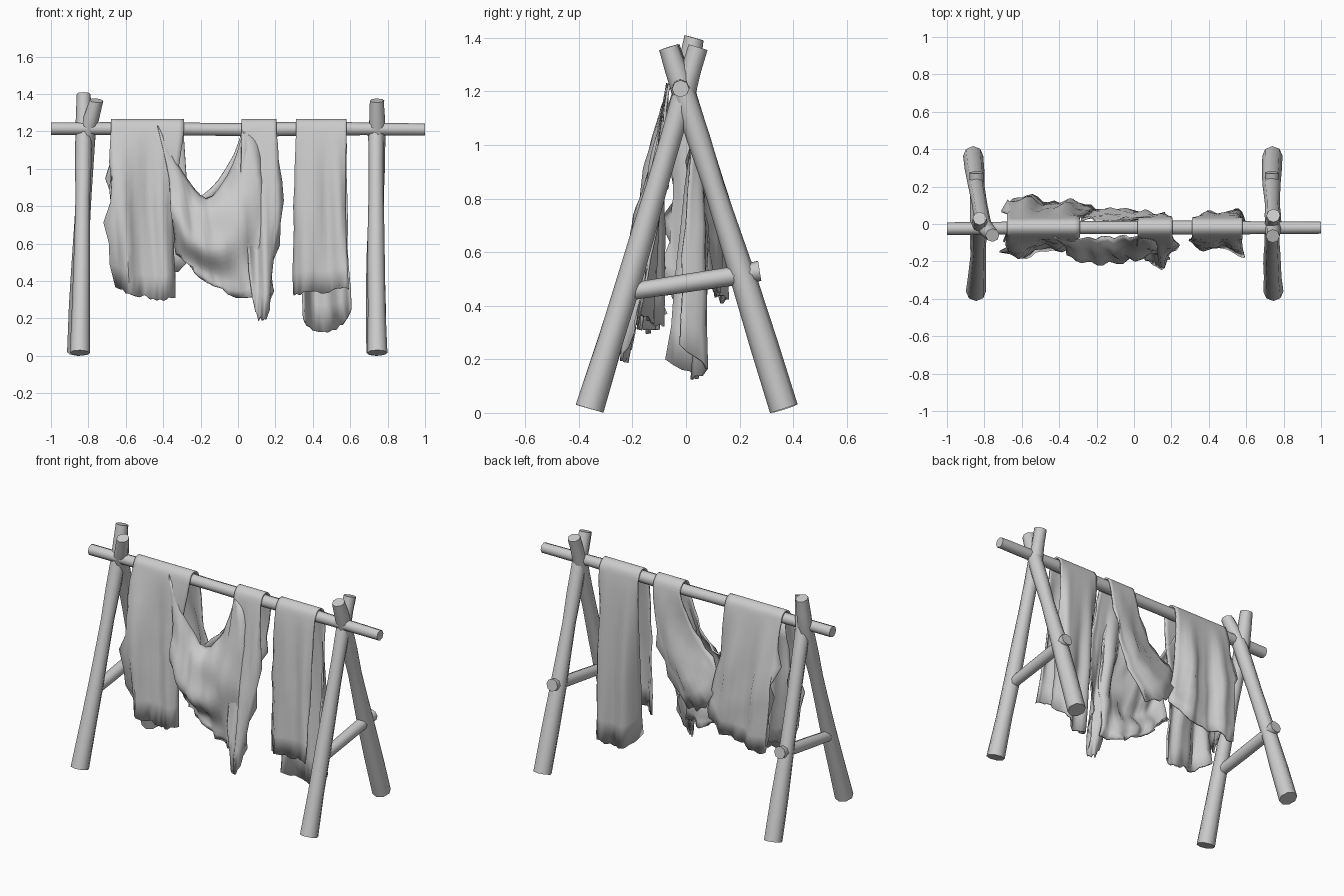
import bpy, math, random
from mathutils import Vector

random.seed(4)
grey = bpy.data.materials.new("plain_grey")
grey.diffuse_color = (0.6, 0.6, 0.6, 1)


def make(name, verts, faces, angle):
    mesh = bpy.data.meshes.new(name)
    mesh.from_pydata(verts, [], faces)
    mesh.polygons.foreach_set("use_smooth", [True] * len(mesh.polygons))
    mesh.set_sharp_from_angle(angle=math.radians(angle))
    mesh.materials.append(grey)
    obj = bpy.data.objects.new(name, mesh)
    bpy.context.collection.objects.link(obj)
    return obj


def pole(name, points, radii, sides=8, per=3):
    """Rough round timber through the given points."""
    pts, rad = [], []
    for i in range(len(points) - 1):
        a, b = Vector(points[i]), Vector(points[i + 1])
        for k in range(per):
            pts.append(a.lerp(b, k / per))
            rad.append(radii[i] + (radii[i + 1] - radii[i]) * k / per)
    pts.append(Vector(points[-1]))
    rad.append(radii[-1])
    axis = (pts[-1] - pts[0]).normalized()
    side = axis.orthogonal().normalized()
    other = axis.cross(side)
    verts, faces = [], []
    for i, (p, r) in enumerate(zip(pts, rad)):
        r *= random.uniform(0.92, 1.06) if 0 < i < len(pts) - 1 else 1
        for s in range(sides):
            a = 2 * math.pi * s / sides
            verts.append(p + (side * math.cos(a) + other * math.sin(a)) * r)
    for i in range(len(pts) - 1):
        for s in range(sides):
            t = (s + 1) % sides
            faces.append((i * sides + s, i * sides + t, (i + 1) * sides + t, (i + 1) * sides + s))
    faces.append(tuple(reversed(range(sides))))
    faces.append(tuple(range(len(verts) - sides, len(verts))))
    return make(name, verts, faces, 50)


def spline(points, per):
    """Centripetal Catmull-Rom curve, the same number of samples in every segment."""
    p = [Vector(q) for q in points]
    p = [p[0] * 2 - p[1]] + p + [p[-1] * 2 - p[-2]]
    out = []
    for i in range(1, len(p) - 2):
        q = p[i - 1:i + 3]
        t = [0]
        for j in range(3):
            t.append(t[-1] + max((q[j + 1] - q[j]).length, 1e-4) ** 0.5)

        def mix(a, b, t0, t1, u):
            return a * ((t1 - u) / (t1 - t0)) + b * ((u - t0) / (t1 - t0))
        for k in range(per):
            u = t[1] + (t[2] - t[1]) * k / per
            a = [mix(q[j], q[j + 1], t[j], t[j + 1], u) for j in range(3)]
            b = [mix(a[j], a[j + 1], t[j], t[j + 2], u) for j in range(2)]
            out.append(mix(b[0], b[1], t[1], t[2], u))
    return out + [p[-2]]


def cloth(name, lines, per=4, fold=0.01, ragged=(0.01, 0.01), hem=0.02):
    """Thin sheet lofted through guide lines, with folds and torn edges."""
    cols = [spline(l, per) for l in lines]
    rows = [spline([c[i] for c in cols], per) for i in range(len(cols[0]))]
    nr, nc = len(rows), len(rows[0])
    verts, faces = [], []
    for i, row in enumerate(rows):
        for j, v in enumerate(row):
            w = min(1, max(0, (1.17 - v.z) / 0.35))
            v = v.copy()
            v.y += w * fold * (math.sin(60 * v.x + 5 * v.z) + 0.5 * math.sin(23 * v.z + 17 * v.x))
            if j in (0, nc - 1):
                r = ragged[0 if j == 0 else 1]
                v.x += w * random.uniform(-r, r)
                v.y += w * random.uniform(-r, r)
            if i in (0, nr - 1):
                v.z += w * random.uniform(-hem, hem)
            verts.append(v)
    for i in range(nr - 1):
        for j in range(nc - 1):
            a = i * nc + j
            faces.append((a, a + 1, a + nc + 1, a + nc))
    obj = make(name, verts, faces, 60)
    mod = obj.modifiers.new("thickness", "SOLIDIFY")
    mod.thickness, mod.offset = 0.01, 0
    return obj


def over(front, x, back):
    """Guide line: front hem, up over the crossbar at x, down to the back hem."""
    bar = [(-0.068, 1.2), (-0.05, 1.245), (-0.02, 1.262), (0.012, 1.245), (0.03, 1.2)]
    return front + [(x, y, z) for y, z in bar] + back


# timber rack: crossbar and two crossed-leg end frames
pole("crossbar", [(-1, -0.025, 1.215), (-0.5, -0.02, 1.215), (0, -0.018, 1.21),
                  (0.5, -0.02, 1.215), (1, -0.02, 1.21)], [0.034, 0.038, 0.036, 0.037, 0.032])
leg_r = [0.054, 0.047, 0.041, 0.043, 0.037]


def leg(name, foot, knee, cross, top):
    mid = tuple((a + b) / 2 for a, b in zip(knee, cross))
    pole(name, [foot, knee, mid, cross, top], leg_r, per=2)


leg("left_front_leg", (-0.845, -0.36, 0.016), (-0.835, -0.21, 0.5), (-0.825, -0.005, 1.2), (-0.825, 0.03, 1.40))
leg("left_back_leg", (-0.86, 0.365, 0.016), (-0.845, 0.215, 0.5), (-0.805, -0.01, 1.2), (-0.757, -0.06, 1.365))
leg("right_front_leg", (0.745, -0.36, 0.016), (0.738, -0.21, 0.5), (0.738, -0.005, 1.2), (0.745, 0.045, 1.365))
leg("right_back_leg", (0.74, 0.365, 0.016), (0.735, 0.215, 0.5), (0.745, -0.01, 1.2), (0.742, -0.065, 1.365))
for name, x in (("left_brace", -0.842), ("right_brace", 0.737)):
    pole(name, [(x, -0.225, 0.45), (x, 0.17, 0.51), (x, 0.275, 0.53)], [0.032, 0.036, 0.038], per=2)

# left sheet, torn along its outer edge
cloth("left_sheet", [
    over([(-0.64, -0.10, 0.38), (-0.695, -0.16, 0.82)], -0.68, [(-0.69, 0.09, 0.85), (-0.66, 0.11, 0.42)]),
    over([(-0.58, -0.17, 0.33), (-0.60, -0.16, 0.8)], -0.59, [(-0.58, 0.13, 0.8), (-0.57, 0.15, 0.42)]),
    over([(-0.47, -0.13, 0.31), (-0.50, -0.10, 0.8)], -0.5, [(-0.47, 0.08, 0.8), (-0.46, 0.11, 0.44)]),
    over([(-0.40, -0.15, 0.30), (-0.42, -0.12, 0.8)], -0.4, [(-0.37, 0.11, 0.8), (-0.32, 0.12, 0.46)]),
    over([(-0.34, -0.11, 0.32), (-0.34, -0.09, 0.8)], -0.29, [(-0.27, 0.04, 0.9), (-0.20, 0.07, 0.55)]),
], ragged=(0.035, 0.005), hem=0.012)

# torn strip hanging inside the outer edge of the left sheet
cloth("torn_strip", [
    [(-0.66, -0.09, 0.48), (-0.68, -0.07, 0.8), (-0.66, -0.04, 1.18)],
    [(-0.62, -0.02, 0.42), (-0.64, -0.02, 0.8), (-0.64, -0.02, 1.18)],
    [(-0.59, 0.07, 0.46), (-0.61, 0.05, 0.8), (-0.63, 0.01, 1.18)],
], ragged=(0.03, 0.03))

# middle sheet: hanging column in front, swept sideways at the back
cloth("middle_sheet", [
    over([(0.08, -0.20, 0.32), (0.02, -0.14, 0.85)], 0.02, [(-0.10, 0.01, 0.94), (-0.29, 0.02, 0.78)]),
    over([(0.11, -0.23, 0.20), (0.10, -0.10, 0.8)], 0.08, [(-0.02, 0.03, 0.9), (-0.25, 0.06, 0.66)]),
    over([(0.15, -0.24, 0.20), (0.14, -0.16, 0.7)], 0.14, [(0.06, 0.06, 0.85), (-0.16, 0.08, 0.55)]),
    over([(0.17, -0.16, 0.34), (0.23, -0.12, 0.83)], 0.205, [(0.15, 0.04, 0.85), (-0.04, 0.03, 0.50)]),
], ragged=(0.01, 0.025))

# swag: draped folds slung between the left and middle sheets
cloth("swag", [
    [(-0.43, -0.07, 1.23), (-0.31, -0.08, 1.0), (-0.17, -0.07, 0.84), (-0.05, -0.07, 0.97), (0.03, -0.07, 1.2)],
    [(-0.37, -0.12, 0.95), (-0.28, -0.14, 0.84), (-0.17, -0.15, 0.77), (-0.03, -0.14, 0.85), (0.09, -0.08, 1.15)],
    [(-0.36, -0.17, 0.79), (-0.26, -0.18, 0.70), (-0.15, -0.18, 0.65), (0.0, -0.18, 0.74), (0.13, -0.10, 1.0)],
    [(-0.34, -0.14, 0.66), (-0.25, -0.20, 0.60), (-0.13, -0.20, 0.55), (0.01, -0.19, 0.62), (0.15, -0.12, 0.8)],
    [(-0.33, -0.11, 0.56), (-0.22, -0.13, 0.49), (-0.12, -0.13, 0.44), (0.02, -0.15, 0.46), (0.13, -0.15, 0.6)],
    [(-0.31, -0.10, 0.53), (-0.20, -0.12, 0.42), (-0.10, -0.13, 0.36), (0.01, -0.15, 0.31), (0.10, -0.17, 0.32)],
], fold=0.012, ragged=(0.004, 0.02))

# right sheet, longer at the back, its back edges curling forward
cloth("right_sheet", [
    over([(0.295, -0.09, 0.32), (0.30, -0.08, 0.8)], 0.31, [(0.33, -0.01, 0.7), (0.35, -0.07, 0.2)]),
    over([(0.37, -0.14, 0.34), (0.38, -0.12, 0.8)], 0.38, [(0.39, 0.06, 0.7), (0.40, 0.04, 0.14)]),
    over([(0.47, -0.12, 0.34), (0.47, -0.10, 0.8)], 0.47, [(0.47, 0.05, 0.7), (0.48, 0.03, 0.13)]),
    over([(0.53, -0.15, 0.36), (0.54, -0.12, 0.8)], 0.53, [(0.56, 0.07, 0.7), (0.56, 0.075, 0.17)]),
    over([(0.59, -0.17, 0.36), (0.575, -0.10, 0.8)], 0.58, [(0.58, -0.01, 0.7), (0.605, -0.02, 0.25)]),
], fold=0.006, ragged=(0.004, 0.004), hem=0.008)
